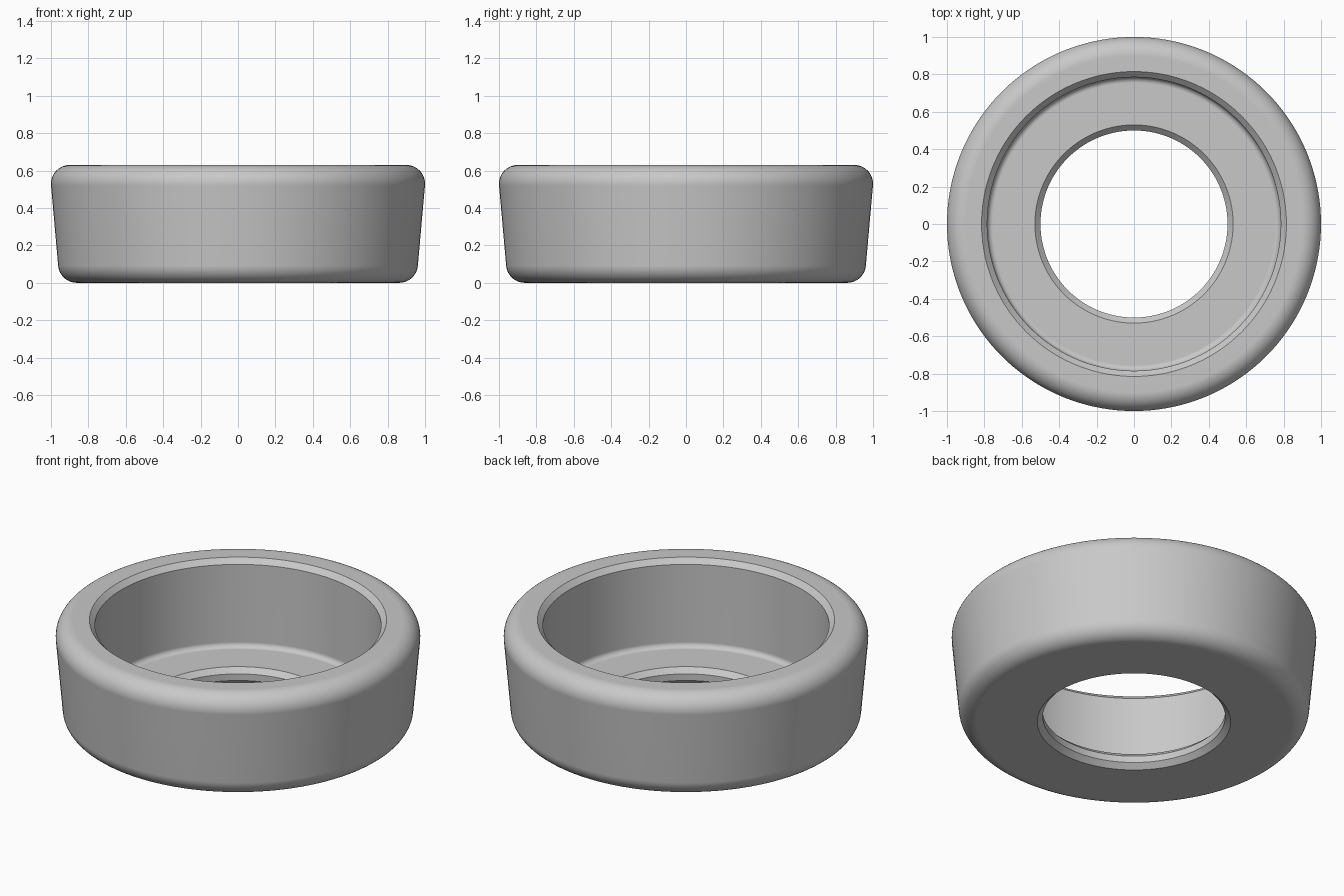
import bpy, bmesh, math

if "Cube" in bpy.data.objects:
    bpy.data.objects.remove(bpy.data.objects["Cube"])

SEGMENTS = 144


def arc(cx, cz, r, start, end, steps):
    """Points on an arc in the profile plane, angles in degrees."""
    pts = []
    for i in range(steps + 1):
        a = math.radians(start + (end - start) * i / steps)
        pts.append((cx + r * math.cos(a), cz + r * math.sin(a)))
    return pts


# Closed cross-section (radius, height)
profile = [(0.53, 0.0)]                                # underside at the hole
profile += arc(0.862, 0.10, 0.10, -90, -5, 10)         # rounded bottom edge
profile += arc(0.90, 0.53, 0.10, -5, 90, 12)           # tapered side to rounded top
profile += [(0.815, 0.63), (0.785, 0.60)]              # rim chamfer
profile += arc(0.755, 0.13, 0.03, 0, -90, 6)           # inner wall to floor fillet
profile += [(0.53, 0.10), (0.50, 0.07), (0.50, 0.03)]  # chamfered hole

# Revolve the section around z
bm = bmesh.new()
verts = [bm.verts.new((r, 0, z)) for r, z in profile]
edges = [bm.edges.new((v, verts[(i + 1) % len(verts)])) for i, v in enumerate(verts)]
bmesh.ops.spin(bm, geom=verts + edges, cent=(0, 0, 0), axis=(0, 0, 1),
               angle=math.tau, steps=SEGMENTS, use_merge=True)
bmesh.ops.remove_doubles(bm, verts=bm.verts, dist=0.0001)
bmesh.ops.recalc_face_normals(bm, faces=bm.faces)

mesh = bpy.data.meshes.new("ring_cup")
bm.to_mesh(mesh)
bm.free()
cup = bpy.data.objects.new("ring_cup", mesh)
bpy.context.collection.objects.link(cup)

# Plain grey finish
grey = bpy.data.materials.new("light_grey")
grey.diffuse_color = (0.58, 0.58, 0.58, 1)
grey.use_nodes = True
grey.node_tree.nodes["Principled BSDF"].inputs["Base Color"].default_value = grey.diffuse_color
mesh.materials.append(grey)

# Smooth fillets, crisp chamfers
bpy.context.view_layer.objects.active = cup
cup.select_set(True)
bpy.ops.object.shade_smooth_by_angle(angle=math.radians(30))
weighted = cup.modifiers.new("weighted_normals", 'WEIGHTED_NORMAL')
weighted.keep_sharp = True
